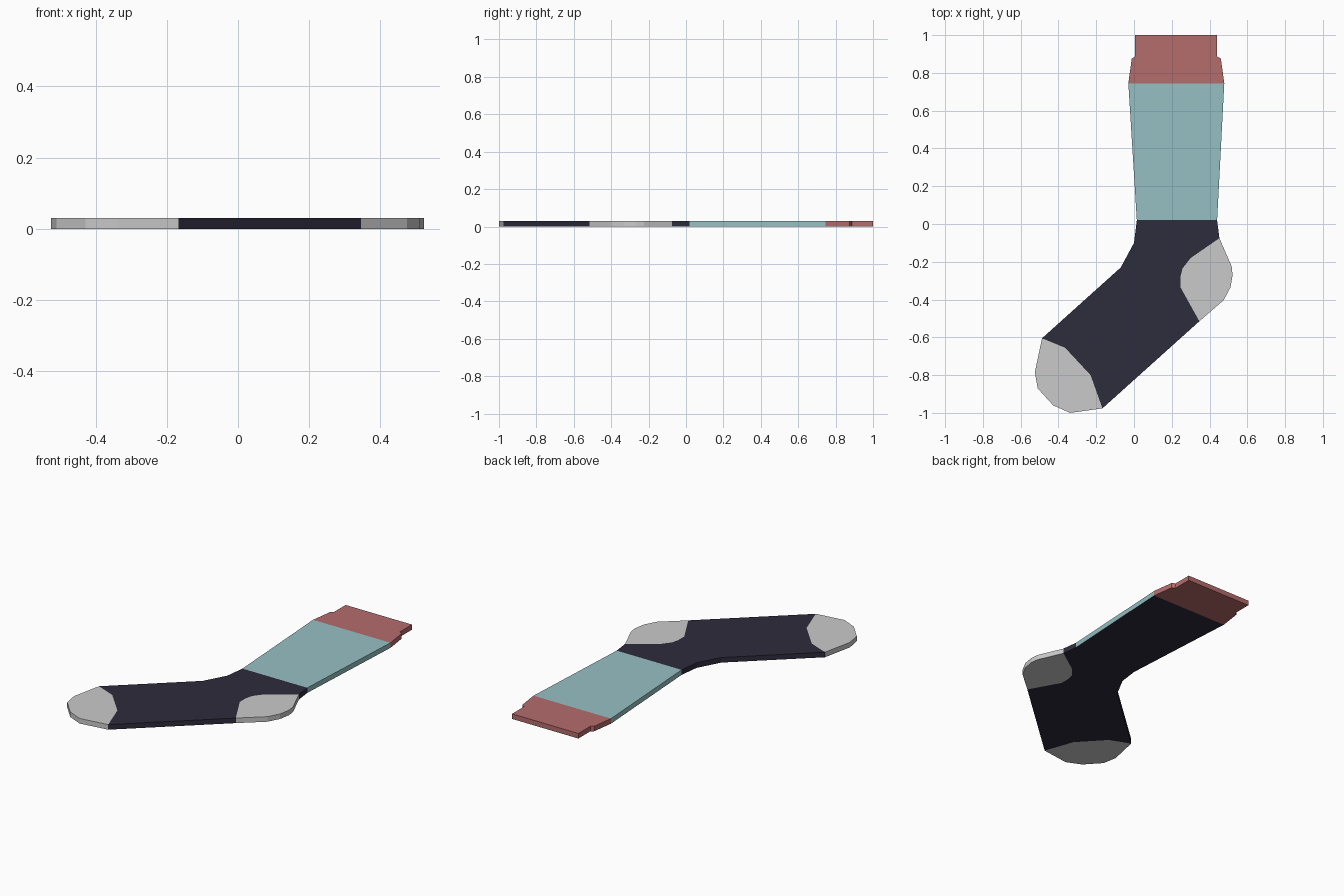
import bpy, bmesh

if "Cube" in bpy.data.objects:
    bpy.data.objects.remove(bpy.data.objects["Cube"])

THICK = 0.03


def material(name, rgb):
    m = bpy.data.materials.new(name)
    m.diffuse_color = (*rgb, 1)
    m.use_nodes = True
    m.node_tree.nodes["Principled BSDF"].inputs["Base Color"].default_value = m.diffuse_color
    return m


red = material("faded red", (0.462, 0.150, 0.150))
teal = material("pale teal", (0.305, 0.527, 0.552))
navy = material("dark navy", (0.027, 0.025, 0.045))
grey = material("light grey", (0.59, 0.59, 0.59))

# Seams shared by neighbouring parts
cuff_seam = [(-0.03, 0.745), (0.478, 0.745)]
ankle_seam = [(0.015, 0.02), (0.44, 0.02)]
heel_seam = [(0.452, -0.075), (0.30, -0.18), (0.257, -0.235), (0.246, -0.28),
             (0.246, -0.335), (0.346, -0.515)]
toe_seam = [(-0.167, -0.976), (-0.23, -0.80), (-0.365, -0.655), (-0.487, -0.605)]

# Part: (outline, side and top colour, underside colour)
parts = {
    "cuff": (cuff_seam + [(0.46, 0.875), (0.44, 0.887), (0.44, 1.0),
                          (0.005, 1.0), (0.005, 0.887), (-0.012, 0.875)], red, red),
    "leg": (ankle_seam + cuff_seam[::-1], teal, navy),
    "foot": (ankle_seam + heel_seam + toe_seam
             + [(-0.07, -0.23), (0.0, -0.10)], navy, navy),
    "heel": (heel_seam + [(0.475, -0.403), (0.511, -0.335), (0.522, -0.27),
                          (0.517, -0.224)], grey, grey),
    "toe": (toe_seam + [(-0.525, -0.785), (-0.51, -0.87), (-0.428, -0.96),
                        (-0.338, -1.0)], grey, grey),
}


def edges(outline):
    return [frozenset(e) for e in zip(outline, outline[1:] + outline[:1])]


all_edges = [e for outline, _, _ in parts.values() for e in edges(outline)]

for name, (outline, colour, under) in parts.items():
    bm = bmesh.new()
    low = [bm.verts.new((x, y, 0)) for x, y in outline]
    high = [bm.verts.new((x, y, THICK)) for x, y in outline]
    bm.faces.new(low)
    bm.faces.new(high)
    # Walls only on the outside of the sock, not along the seams
    for i, e in enumerate(edges(outline)):
        if all_edges.count(e) == 1:
            j = (i + 1) % len(outline)
            bm.faces.new((low[i], low[j], high[j], high[i]))
    # Orient by the signed area of the outline
    area = sum(a[0] * b[1] - b[0] * a[1]
               for a, b in zip(outline, outline[1:] + outline[:1]))
    bm.faces.ensure_lookup_table()
    flip = [bm.faces[0]] if area > 0 else list(bm.faces)[1:]
    bmesh.ops.reverse_faces(bm, faces=flip)
    bm.normal_update()
    for f in bm.faces:
        f.material_index = 1 if f.normal.z < -0.5 else 0
    bmesh.ops.triangulate(bm, faces=[f for f in bm.faces if len(f.verts) > 4])
    mesh = bpy.data.meshes.new(name)
    bm.to_mesh(mesh)
    bm.free()
    mesh.materials.append(colour)
    mesh.materials.append(under)
    bpy.context.collection.objects.link(bpy.data.objects.new(name, mesh))
